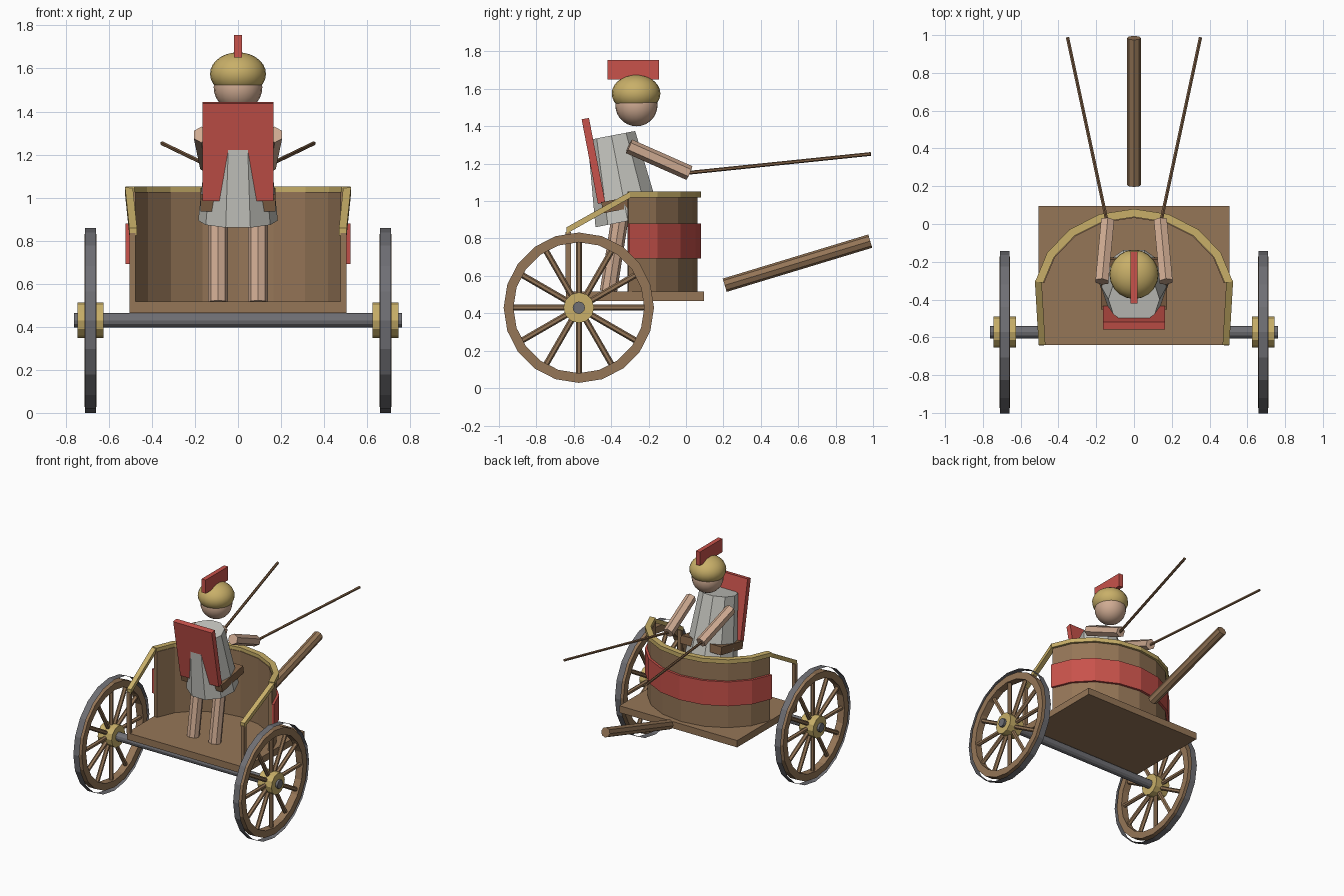
import bpy, bmesh, math
from mathutils import Vector, Matrix

if "Cube" in bpy.data.objects:
    bpy.data.objects.remove(bpy.data.objects["Cube"], do_unlink=True)


def material(name, rgb):
    m = bpy.data.materials.new(name)
    m.use_nodes = True
    m.diffuse_color = (*rgb, 1)
    m.node_tree.nodes["Principled BSDF"].inputs["Base Color"].default_value = (*rgb, 1)
    return m


WOOD = material("wood", (0.30, 0.18, 0.095))
LEATHER = material("dark leather", (0.22, 0.12, 0.06))
IRON = material("iron", (0.16, 0.16, 0.175))
GOLD = material("gold", (0.58, 0.43, 0.14))
RED = material("red cloth", (0.58, 0.085, 0.07))
LINEN = material("linen", (0.56, 0.56, 0.52))
SKIN = material("skin", (0.63, 0.41, 0.29))


def finish(name, bm, mat, smooth=False):
    bmesh.ops.recalc_face_normals(bm, faces=bm.faces)
    me = bpy.data.meshes.new(name)
    bm.to_mesh(me)
    bm.free()
    me.materials.append(mat)
    for p in me.polygons:
        p.use_smooth = smooth
    ob = bpy.data.objects.new(name, me)
    bpy.context.scene.collection.objects.link(ob)
    return ob


def rod(name, a, b, r1, mat, r2=None, sides=8, up="Y"):
    """Cylinder or cone from point a to point b."""
    a, b = Vector(a), Vector(b)
    d = b - a
    mtx = Matrix.Translation((a + b) / 2) @ d.to_track_quat("Z", up).to_matrix().to_4x4()
    bm = bmesh.new()
    bmesh.ops.create_cone(bm, cap_ends=True, segments=sides, radius1=r1,
                          radius2=r1 if r2 is None else r2, depth=d.length, matrix=mtx)
    return finish(name, bm, mat)


def box(name, center, size, mat, tilt=0.0):
    bm = bmesh.new()
    mtx = Matrix.Translation(center) @ Matrix.Rotation(tilt, 4, "X") @ Matrix.Diagonal((*size, 1))
    bmesh.ops.create_cube(bm, size=1, matrix=mtx)
    return finish(name, bm, mat)


def ball(name, center, size, mat):
    bm = bmesh.new()
    mtx = Matrix.Translation(center) @ Matrix.Diagonal((*size, 1))
    bmesh.ops.create_uvsphere(bm, u_segments=20, v_segments=14, radius=1, matrix=mtx)
    return finish(name, bm, mat, smooth=True)


def sweep(name, sections, mat, closed=False):
    """Skin a list of equal cross-sections."""
    bm = bmesh.new()
    rings = [[bm.verts.new(p) for p in s] for s in sections]
    pairs = list(zip(rings, rings[1:]))
    if closed:
        pairs.append((rings[-1], rings[0]))
    n = len(rings[0])
    for r, s in pairs:
        for i in range(n if n > 2 else 1):
            j = (i + 1) % n
            bm.faces.new((r[i], r[j], s[j], s[i]))
    if not closed:
        bm.faces.new(rings[0])
        bm.faces.new(rings[-1][::-1])
    return finish(name, bm, mat)


def curved_band(name, inner, outer, z0, z1, mat):
    """Band around the curved front, offset from the outer wall face."""
    sections = []
    for i in range(9):
        t = math.radians(-80 + 20 * i)
        p = [((0.513 + o) * math.sin(t), -0.385 + (0.447 + o) * math.cos(t)) for o in (inner, outer)]
        sections.append([(*p[0], z0), (*p[1], z0), (*p[1], z1), (*p[0], z1)])
    sweep(name, sections, mat)


def ring(name, profile, mat, sides=20):
    """Revolve (x, radius) points about the axle line."""
    sections = []
    for i in range(sides):
        a = math.tau * i / sides
        sections.append([(x, AXLE_Y + r * math.sin(a), AXLE_Z - r * math.cos(a)) for x, r in profile])
    sweep(name, sections, mat, closed=True)


AXLE_Y, AXLE_Z = -0.573, 0.43
LEAN = 0.19

# Car body
box("floor", (0, -0.273, 0.491), (1.01, 0.736, 0.053), WOOD)
curved_band("front_wall", -0.03, 0, 0.515, 1.025, WOOD)
curved_band("wall_stripe", -0.012, 0.018, 0.692, 0.88, RED)
curved_band("top_rail", -0.025, 0.018, 1.02, 1.052, GOLD)
rod("draught_pole", (0, 0.207, 0.55), (0, 0.985, 0.786), 0.037, WOOD)
rod("axle", (-0.763, AXLE_Y, AXLE_Z), (0.763, AXLE_Y, AXLE_Z), 0.033, IRON, sides=12)

for side, s in (("right", -1), ("left", 1)):
    # Side rail and rear post
    box(f"{side}_rear_post", (s * 0.49, -0.63, 0.675), (0.028, 0.028, 0.32), WOOD)
    sweep(f"{side}_side_rail",
          [[(s * (x + dx), y, z + dz) for dx, dz in
            ((-0.018, -0.017), (0.018, -0.017), (0.018, 0.017), (-0.018, 0.017))]
           for x, y, z in ((0.507, -0.30, 1.033), (0.487, -0.64, 0.842))], GOLD)

    # Wheel
    x = s * 0.685
    ring(f"{side}_wheel_rim", [(x - 0.028, 0.35), (x + 0.028, 0.35),
                               (x + 0.028, 0.402), (x - 0.028, 0.402)], WOOD)
    ring(f"{side}_tyre", [(x - 0.025, 0.43), (x + 0.025, 0.43)], IRON)
    rod(f"{side}_hub", (x - 0.06, AXLE_Y, AXLE_Z), (x + 0.06, AXLE_Y, AXLE_Z), 0.082, GOLD, sides=12)
    for i in range(12):
        a = math.tau * i / 12
        d = Vector((0, math.sin(a), math.cos(a)))
        c = Vector((x, AXLE_Y, AXLE_Z))
        rod(f"{side}_spoke_{i + 1}", c + d * 0.06, c + d * 0.36, 0.016, WOOD, sides=6)

    # Driver's limbs and reins
    rod(f"{side}_leg", (s * 0.093, -0.415, 0.515), (s * 0.093, -0.35, 0.93), 0.046, SKIN)
    rod(f"{side}_arm", (s * 0.17, -0.305, 1.293), (s * 0.14, 0.018, 1.15), 0.04, SKIN, sides=6)
    rod(f"{side}_rein", (s * 0.14, 0.0, 1.15), (s * 0.352, 0.988, 1.252), 0.01, LEATHER, sides=6)

# Driver's body
bm = bmesh.new()
torso = Matrix.Translation((0, -0.355, 1.122)) @ Matrix.Rotation(LEAN, 4, "X") @ Matrix.Rotation(math.pi / 2, 4, "Z")
bmesh.ops.create_cone(bm, cap_ends=True, segments=10, radius1=0.185, radius2=0.136,
                      depth=0.465, matrix=torso)
finish("tunic", bm, LINEN)
box("belt", (0, -0.315, 0.99), (0.35, 0.27, 0.06), LEATHER, LEAN)
box("cape", (0, -0.495, 1.215), (0.33, 0.04, 0.46), RED, LEAN)
ball("head", (0, -0.265, 1.513), (0.113, 0.113, 0.113), SKIN)
ball("helmet", (0, -0.267, 1.575), (0.13, 0.13, 0.1), GOLD)
box("helmet_crest", (0, -0.283, 1.703), (0.035, 0.275, 0.105), RED)
